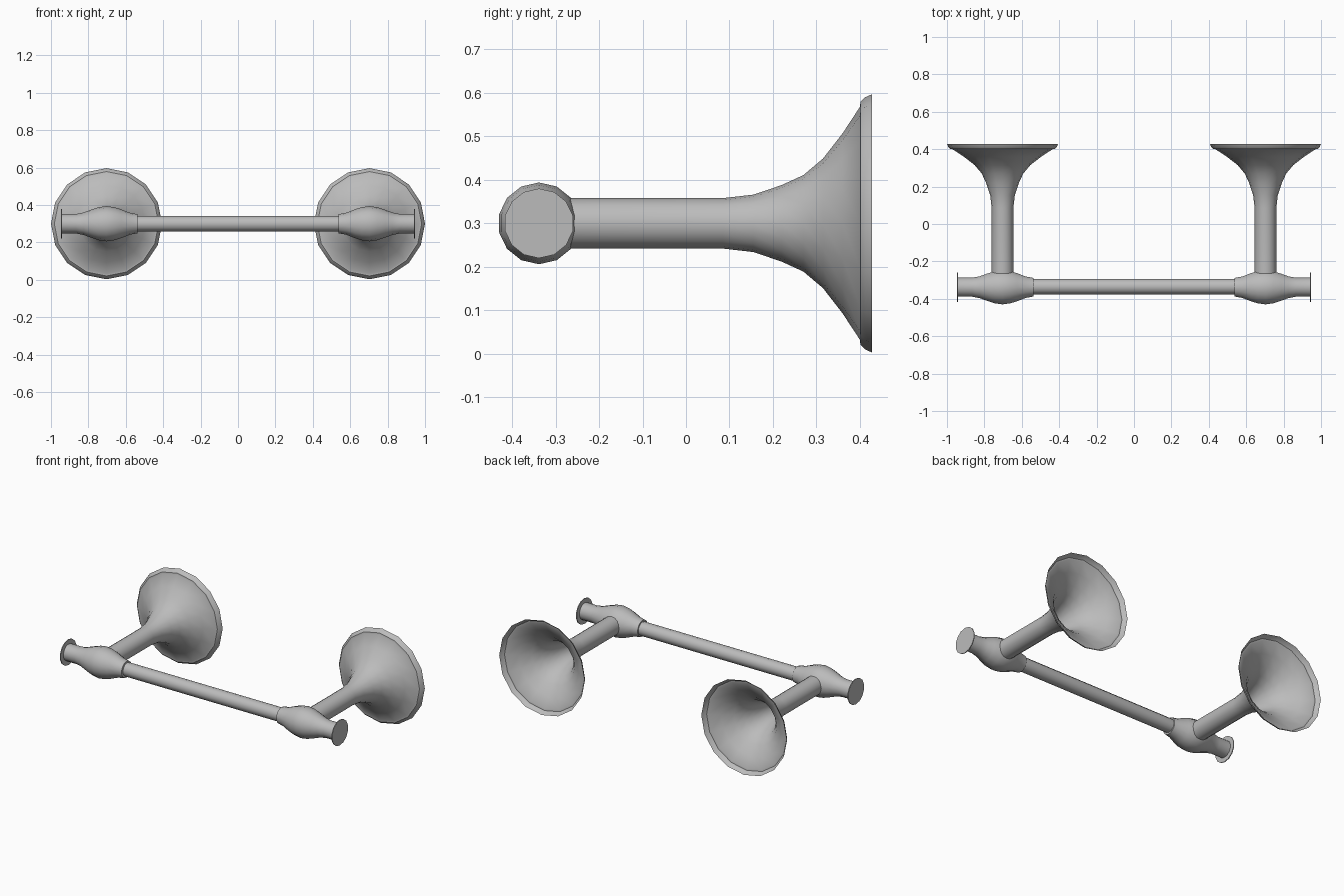
import bpy
import bmesh
from math import cos, sin, tau, radians

if "Cube" in bpy.data.objects:
    bpy.data.objects.remove(bpy.data.objects["Cube"])

metal = bpy.data.materials.new("brushed grey metal")
metal.use_nodes = True
GREY = (0.5, 0.5, 0.5, 1)
metal.diffuse_color = GREY
metal.node_tree.nodes["Principled BSDF"].inputs["Base Color"].default_value = GREY

BAR_Y, AXIS_Z, POST_X = -0.338, 0.3, 0.703


def lathe(name, profile, axis, centre, sides, cap=False):
    """Spin (position, radius) pairs round the x or y axis."""
    bm = bmesh.new()
    rings = []
    for pos, r in profile:
        ring = []
        for i in range(sides):
            a, b = r * sin(tau * i / sides), r * cos(tau * i / sides)
            ring.append(bm.verts.new((pos, a, b) if axis == "x" else (a, pos, b)))
        rings.append(ring)
    for low, high in zip(rings, rings[1:]):
        for i in range(sides):
            j = (i + 1) % sides
            bm.faces.new((low[i], low[j], high[j], high[i]))
    if cap:
        bm.faces.new(rings[0])
        bm.faces.new(rings[-1])
    bmesh.ops.recalc_face_normals(bm, faces=bm.faces)
    mesh = bpy.data.meshes.new(name)
    bm.to_mesh(mesh)
    bm.free()
    mesh.materials.append(metal)
    obj = bpy.data.objects.new(name, mesh)
    obj.location = centre
    bpy.context.collection.objects.link(obj)
    bpy.ops.object.select_all(action="DESELECT")
    obj.select_set(True)
    bpy.context.view_layer.objects.active = obj
    bpy.ops.object.shade_smooth_by_angle(angle=radians(35))
    return obj


# Open trumpet-shaped post with a stepped rim at the wall
post = [(-0.33, 0.058), (0.085, 0.058), (0.155, 0.066), (0.22, 0.088),
        (0.27, 0.111), (0.315, 0.149), (0.36, 0.207), (0.4, 0.268),
        (0.401, 0.279), (0.412, 0.29), (0.428, 0.297)]
# Rounded bar holder, by distance from the middle
holder = [(0.537, 0.042), (0.538, 0.051), (0.58, 0.059), (0.625, 0.077),
          (0.66, 0.088), (0.703, 0.094), (0.745, 0.088), (0.79, 0.073),
          (0.825, 0.06), (0.865, 0.052), (0.944, 0.052)]
end_disc = [(0.942, 0.08), (0.947, 0.08)]

for side, s in (("left", 1), ("right", -1)):
    lathe(side + "_post", post, "y", (s * POST_X, 0, AXIS_Z), 16)
    for part, shape in (("bar_holder", holder), ("end_disc", end_disc)):
        lathe(f"{side}_{part}", [(s * x, r) for x, r in shape], "x",
              (0, BAR_Y, AXIS_Z), 14, cap=True)

# Straight bar between the holders
lathe("cross_bar", [(-0.56, 0.042), (0.56, 0.042)], "x",
      (0, BAR_Y + 0.003, AXIS_Z), 12, cap=True)
